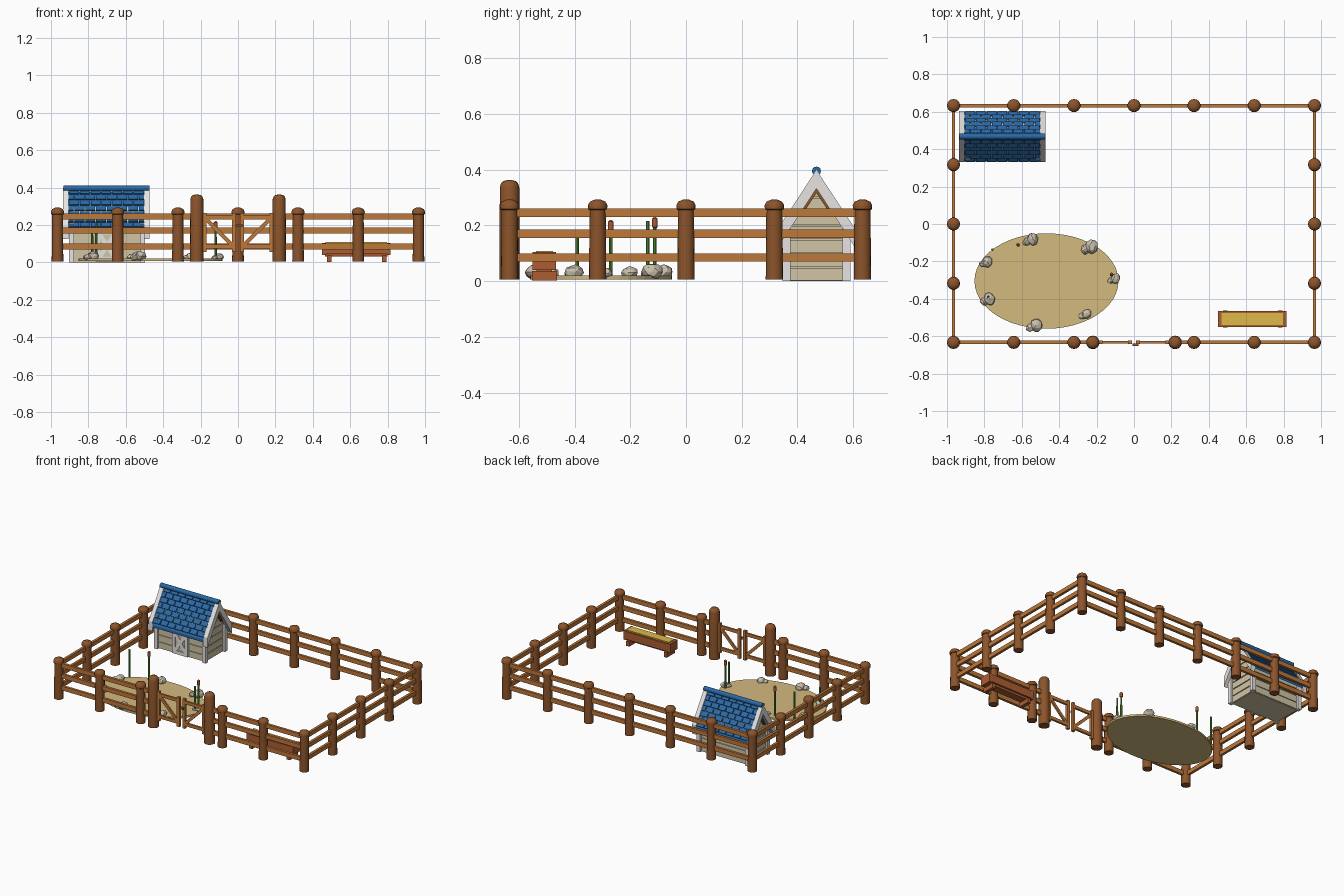
import bpy, bmesh, math, random
from mathutils import Vector, Matrix

if "Cube" in bpy.data.objects:
    bpy.data.objects.remove(bpy.data.objects["Cube"])

random.seed(4)

def material(name, rgb):
    m = bpy.data.materials.new(name)
    m.diffuse_color = [((c / 255 + 0.055) / 1.055) ** 2.4 for c in rgb] + [1]
    m.use_nodes = True
    m.node_tree.nodes["Principled BSDF"].inputs["Base Color"].default_value = m.diffuse_color
    return m

POST = material("post_brown", (140, 84, 43))
RAIL = material("rail_brown", (190, 120, 58))
BLUE = material("roof_blue", (43, 104, 164))
WHITE = material("trim_white", (234, 232, 230))
BEIGE = material("plank_beige", (208, 197, 165))
SAND = material("pond_sand", (211, 186, 126))
ROCK = material("rock_grey", (203, 192, 174))
GREEN = material("stem_green", (88, 152, 58))
HAY = material("hay_yellow", (222, 184, 72))
REED = material("reed_and_trough_rust", (172, 92, 50))

def finish(name, bm, mat, smooth=False):
    bmesh.ops.recalc_face_normals(bm, faces=bm.faces)
    me = bpy.data.meshes.new(name)
    bm.to_mesh(me)
    bm.free()
    me.materials.append(mat)
    ob = bpy.data.objects.new(name, me)
    bpy.context.collection.objects.link(ob)
    if smooth:
        bpy.context.view_layer.objects.active = ob
        ob.select_set(True)
        bpy.ops.object.shade_smooth_by_angle(angle=math.radians(40))
        ob.select_set(False)
    return ob

def box(bm, x0, x1, y0, y1, z0, z1):
    m = Matrix.Translation(((x0 + x1) / 2, (y0 + y1) / 2, (z0 + z1) / 2))
    bmesh.ops.create_cube(bm, size=1, matrix=m @ Matrix.Diagonal((x1 - x0, y1 - y0, z1 - z0, 1)))

def beam(bm, a, b, width, depth, side=(0, 1, 0)):
    """Box from a to b; depth is measured along side, width across it."""
    a, b, s = Vector(a), Vector(b), Vector(side).normalized()
    d = (b - a).normalized()
    w = d.cross(s)
    rot = Matrix((d, s, w)).transposed().to_4x4()
    size = Matrix.Diagonal(((b - a).length, depth, width, 1))
    bmesh.ops.create_cube(bm, size=1, matrix=Matrix.Translation((a + b) / 2) @ rot @ size)

def prism(bm, x0, x1, yz):
    """Extrude a y-z outline along x."""
    f = bm.faces.new([bm.verts.new((x0, y, z)) for y, z in yz])
    r = bmesh.ops.extrude_face_region(bm, geom=[f])
    bmesh.ops.translate(bm, vec=(x1 - x0, 0, 0), verts=[v for v in r["geom"] if isinstance(v, bmesh.types.BMVert)])

def lathe(bm, x, y, profile, n=16):
    rings = [[bm.verts.new((x + r * math.cos(2 * math.pi * i / n), y + r * math.sin(2 * math.pi * i / n), z))
              for i in range(n)] for r, z in profile]
    for a, b in zip(rings, rings[1:]):
        for i in range(n):
            bm.faces.new((a[i], a[(i + 1) % n], b[(i + 1) % n], b[i]))
    bm.faces.new(rings[0])
    bm.faces.new(rings[-1])

# Fence posts with domed caps
X, Y = 0.965, 0.633
xs = [-X, -0.643, -0.321, 0, 0.321, 0.643, X]
spots = [(x, Y) for x in xs] + [(x, -Y) for x in xs if x] + [(s * X, y) for s in (-1, 1) for y in (-0.317, 0, 0.317)]
bm = bmesh.new()
for x, y in spots:
    lathe(bm, x, y, [(0.031, 0.005), (0.029, 0.255), (0.034, 0.258), (0.035, 0.272), (0.028, 0.285), (0.012, 0.292)])
finish("fence_posts", bm, POST, True)

# Tall gate posts
bm = bmesh.new()
for x in (-0.22, 0.22):
    lathe(bm, x, -Y, [(0.036, 0.005), (0.035, 0.335), (0.031, 0.35), (0.022, 0.359), (0.01, 0.362)])
finish("gate_posts", bm, POST, True)

# Three rails on every side, open at the gate
bm = bmesh.new()
for z in (0.085, 0.17, 0.245):
    h = 0.015
    box(bm, -X, X, Y - 0.009, Y + 0.009, z - h, z + h)
    for s in (-1, 1):
        box(bm, s * X - 0.009, s * X + 0.009, -Y, Y, z - h, z + h)
        box(bm, min(s * X, s * 0.22), max(s * X, s * 0.22), -Y - 0.009, -Y + 0.009, z - h, z + h)
finish("fence_rails", bm, RAIL)

# Two gate leaves with diagonal braces
for s, name in ((-1, "gate_left"), (1, "gate_right")):
    bm = bmesh.new()
    for x in (0.178, 0.022):
        beam(bm, (s * x, -Y, 0.055), (s * x, -Y, 0.265), 0.02, 0.018)
    for z in (0.085, 0.24):
        beam(bm, (s * 0.19, -Y, z), (s * 0.012, -Y, z), 0.022, 0.014)
    beam(bm, (s * 0.17, -Y, 0.23), (s * 0.03, -Y, 0.09), 0.02, 0.012)
    finish(name, bm, RAIL)
bm = bmesh.new()
box(bm, -0.008, 0.025, -Y - 0.018, -Y - 0.007, 0.19, 0.205)
finish("gate_latch", bm, POST)

# House: stacked plank layers over a recessed core
HX0, HX1, HY, HW = -0.89, -0.51, 0.468, 0.108
APEX, SLOPE = 0.375, 1.5
half = lambda z: min(HW, (APEX - z) / SLOPE)
bm = bmesh.new()
z, step = 0.003, 0.05
while z < 0.35:
    t = z + step - 0.006
    cuts = [z, t] if not z < APEX - HW * SLOPE < t else [z, APEX - HW * SLOPE, t]
    prism(bm, HX0, HX1, [(HY + half(c), c) for c in cuts] + [(HY - half(c), c) for c in reversed(cuts)])
    z += step
w, e = HW - 0.006, APEX - HW * SLOPE
prism(bm, HX0 + 0.006, HX1 - 0.006, [(HY - w, 0), (HY + w, 0), (HY + w, e), (HY, APEX - 0.01), (HY - w, e)])
finish("house_plank_walls", bm, BEIGE)

# White corner boards
bm = bmesh.new()
for x in (HX0, HX1):
    for y in (HY - HW, HY + HW):
        box(bm, x - 0.014, x + 0.014, y - 0.014, y + 0.014, 0, 0.21)
finish("house_corner_boards", bm, WHITE)

# White barge boards and thin brown lining under both gables
RY, RT, RB = 0.136, 0.392, 0.185          # roof half depth, ridge and eave heights
def chevron(bm, x0, x1, drop, thick, reach):
    k = (RT - RB) / RY
    top, y = RT - drop, RY * reach
    pts = [(0, top), (y, top - k * y), (y, top - k * y - thick), (0, top - thick)]
    for s in (-1, 1):
        prism(bm, x0, x1, [(HY + s * p, q) for p, q in pts])
bm = bmesh.new()
chevron(bm, -0.935, -0.905, -0.007, 0.067, 1)
chevron(bm, -0.503, -0.472, -0.007, 0.067, 1)
finish("barge_boards", bm, WHITE)
bm = bmesh.new()
chevron(bm, -0.91, -0.885, 0.058, 0.018, 0.42)
chevron(bm, -0.515, -0.49, 0.058, 0.018, 0.42)
finish("gable_lining", bm, POST)

# Roof: deck, staggered shingles and rounded ridge
bm = bmesh.new()
chevron(bm, -0.906, -0.502, 0.016, 0.018, 0.99)
finish("roof_deck", bm, BLUE)
bm = bmesh.new()
rows, cols, x0, x1 = 7, 7, -0.905, -0.503
pitch = (x1 - x0) / cols
for s in (-1, 1):
    down = Vector((0, s * RY, RB - RT)).normalized()
    out = Vector((0, s * (RT - RB), RY)).normalized()
    length = math.hypot(RY, RT - RB)
    for r in range(rows):
        for c in range(cols + r % 2):
            a = x0 + (c - 0.5 * (r % 2)) * pitch + 0.003
            b = min(a + pitch - 0.006, x1)
            a = max(a, x0)
            o = Vector(((a + b) / 2, HY, RT))
            p = o + down * (length * r / rows) - out * 0.007
            q = o + down * (length * (r + 1) / rows - 0.003)
            beam(bm, p, q, b - a, 0.008, (q - p).cross(Vector((1, 0, 0))))
finish("roof_shingles", bm, BLUE)
bm = bmesh.new()
bmesh.ops.create_cone(bm, cap_ends=True, segments=12, radius1=0.016, radius2=0.016, depth=0.46,
                      matrix=Matrix.Translation((-0.703, HY, 0.395)) @ Matrix.Rotation(math.pi / 2, 4, 'Y'))
finish("roof_ridge", bm, BLUE, True)

# Door: frame and cross brace over a panel
yd = HY - HW
bm = bmesh.new()
box(bm, -0.75, -0.65, yd - 0.005, yd + 0.004, 0.008, 0.165)
finish("door_panel", bm, BEIGE)
bm = bmesh.new()
for x in (-0.75, -0.65):
    beam(bm, (x, yd - 0.006, 0.005), (x, yd - 0.006, 0.17), 0.024, 0.014)
for z in (0.017, 0.16):
    beam(bm, (-0.75, yd - 0.006, z), (-0.65, yd - 0.006, z), 0.024, 0.014)
beam(bm, (-0.745, yd - 0.006, 0.02), (-0.655, yd - 0.006, 0.157), 0.024, 0.011)
beam(bm, (-0.655, yd - 0.006, 0.02), (-0.745, yd - 0.006, 0.157), 0.024, 0.010)
finish("door_frame", bm, WHITE)

# Pond disc
bm = bmesh.new()
lathe(bm, 0, 0, [(1, 0.006), (1, 0.02)], 48)
bmesh.ops.scale(bm, vec=(0.385, 0.255, 1), verts=bm.verts)
bmesh.ops.translate(bm, vec=(-0.468, -0.305, 0), verts=bm.verts)
finish("pond", bm, SAND)

# Rocks around the pond, each a pair of irregular stones
bm = bmesh.new()
for x, y, r in ((-0.79, -0.205, 0.033), (-0.55, -0.085, 0.038), (-0.235, -0.125, 0.043), (-0.105, -0.295, 0.031),
                (-0.26, -0.485, 0.031), (-0.53, -0.545, 0.04), (-0.78, -0.405, 0.038)):
    for dx, dy, k in ((0.2, 0.1, 0.9), (-0.6, -0.25, 0.6)):
        m = Matrix.Translation((x + dx * r, y + dy * r, 0.015 + 0.5 * k * r))
        m = m @ Matrix.Rotation(random.random() * 6, 4, 'Z') @ Matrix.Diagonal((1, 0.85, 0.75, 1))
        new = bmesh.ops.create_icosphere(bm, subdivisions=2, radius=r * k, matrix=m)["verts"]
        for v in new:
            v.co += Vector([random.uniform(-0.07, 0.07) * r for _ in range(3)])
finish("pond_rocks", bm, ROCK)

# Reeds: stems, two of them with brown heads
stems, heads = bmesh.new(), bmesh.new()
for x, y, top, head in ((-0.62, -0.112, 0.23, 1), (-0.12, -0.27, 0.22, 1), (-0.757, -0.137, 0.225, 0),
                        (-0.12, -0.31, 0.2, 0), (-0.78, -0.39, 0.165, 0)):
    lathe(stems, x, y, [(0.007, 0.015), (0.006, top - 0.01)], 8)
    if head:
        lathe(heads, x, y, [(0.004, top - 0.042), (0.01, top - 0.036), (0.01, top - 0.006), (0.004, top)], 10)
finish("reed_stems", stems, GREEN, True)
finish("reed_heads", heads, REED, True)

# Feeding trough: flared body, feet, rim and hay
TY = -0.508
bm = bmesh.new()
prism(bm, 0.465, 0.80, [(TY - 0.027, 0.032), (TY + 0.027, 0.032), (TY + 0.036, 0.09), (TY - 0.036, 0.09)])
for x in (0.487, 0.782):
    box(bm, x - 0.012, x + 0.012, TY - 0.045, TY + 0.045, 0.002, 0.036)
for s in (-1, 1):
    y = TY + s * 0.036
    box(bm, 0.452, 0.813, y - 0.006, y + 0.006, 0.045, 0.1)
for x in (0.46, 0.806):
    box(bm, x - 0.010, x + 0.010, TY - 0.042, TY + 0.042, 0.04, 0.104)
finish("trough", bm, REED)
bm = bmesh.new()
box(bm, 0.469, 0.797, TY - 0.031, TY + 0.031, 0.085, 0.108)
finish("trough_hay", bm, HAY)
